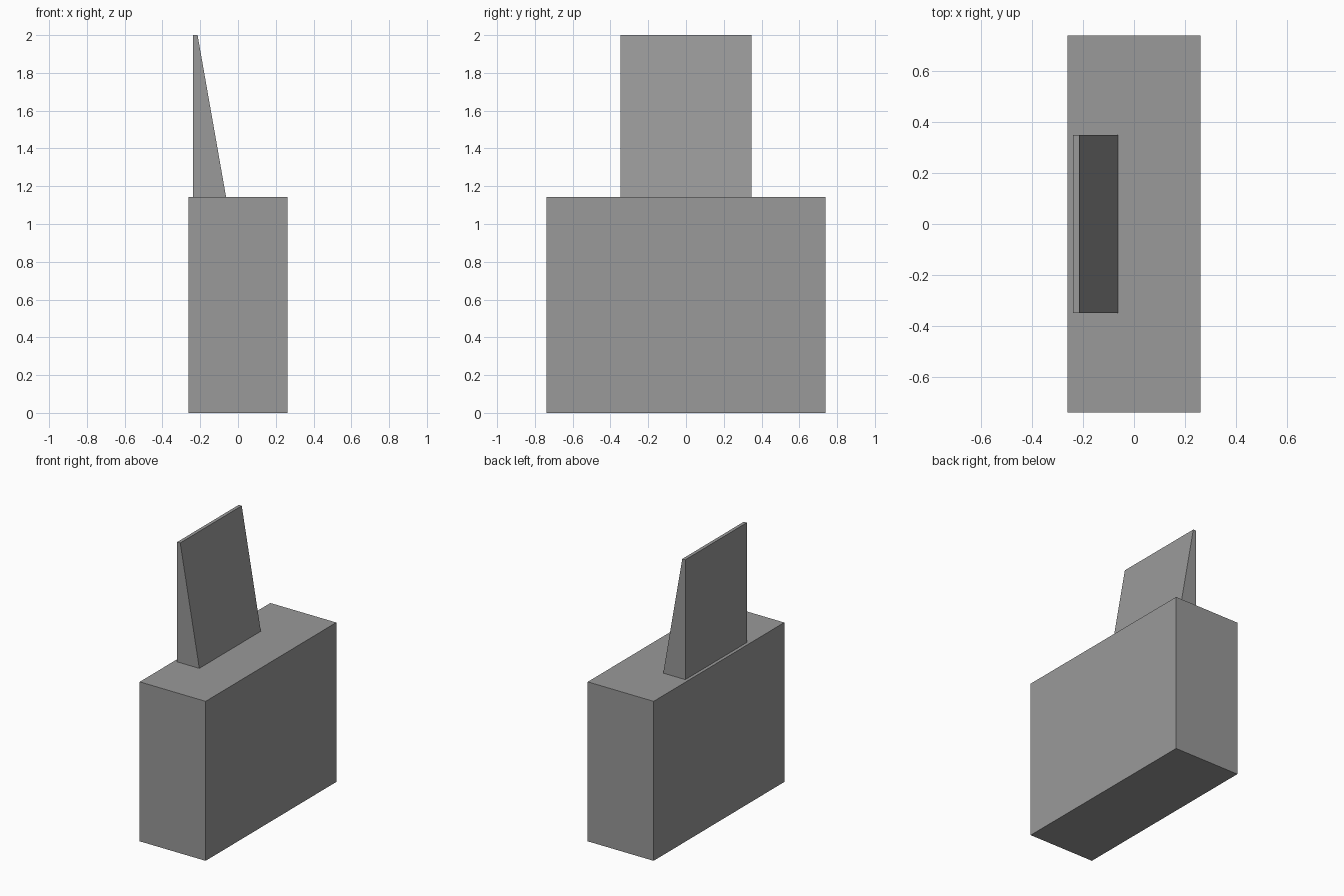
import bpy

if "Cube" in bpy.data.objects:
    bpy.data.objects.remove(bpy.data.objects["Cube"])

# Dark grey shared by both parts
grey = bpy.data.materials.new("dark_grey")
grey.diffuse_color = (0.32, 0.32, 0.32, 1)
grey.use_nodes = True
grey.node_tree.nodes["Principled BSDF"].inputs["Base Color"].default_value = grey.diffuse_color


def prism(name, profile, half_width):
    """Extrude an x-z outline symmetrically along y."""
    n = len(profile)
    verts = [(x, y, z) for y in (-half_width, half_width) for x, z in profile]
    faces = [tuple(range(n)), tuple(range(2 * n - 1, n - 1, -1))]
    faces += [(i, i + n, (i + 1) % n + n, (i + 1) % n) for i in range(n)]
    mesh = bpy.data.meshes.new(name)
    mesh.from_pydata(verts, [], faces)
    mesh.materials.append(grey)
    obj = bpy.data.objects.new(name, mesh)
    bpy.context.collection.objects.link(obj)
    return obj


BASE_TOP = 1.142

# Solid block base
prism("base_block", [(-0.261, 0), (0.261, 0), (0.261, BASE_TOP), (-0.261, BASE_TOP)], 0.739)

# Tapered upright panel: vertical on the left, sloping on the right
prism("tapered_panel", [(-0.238, BASE_TOP), (-0.063, BASE_TOP), (-0.214, 2.0), (-0.238, 2.0)], 0.348)
